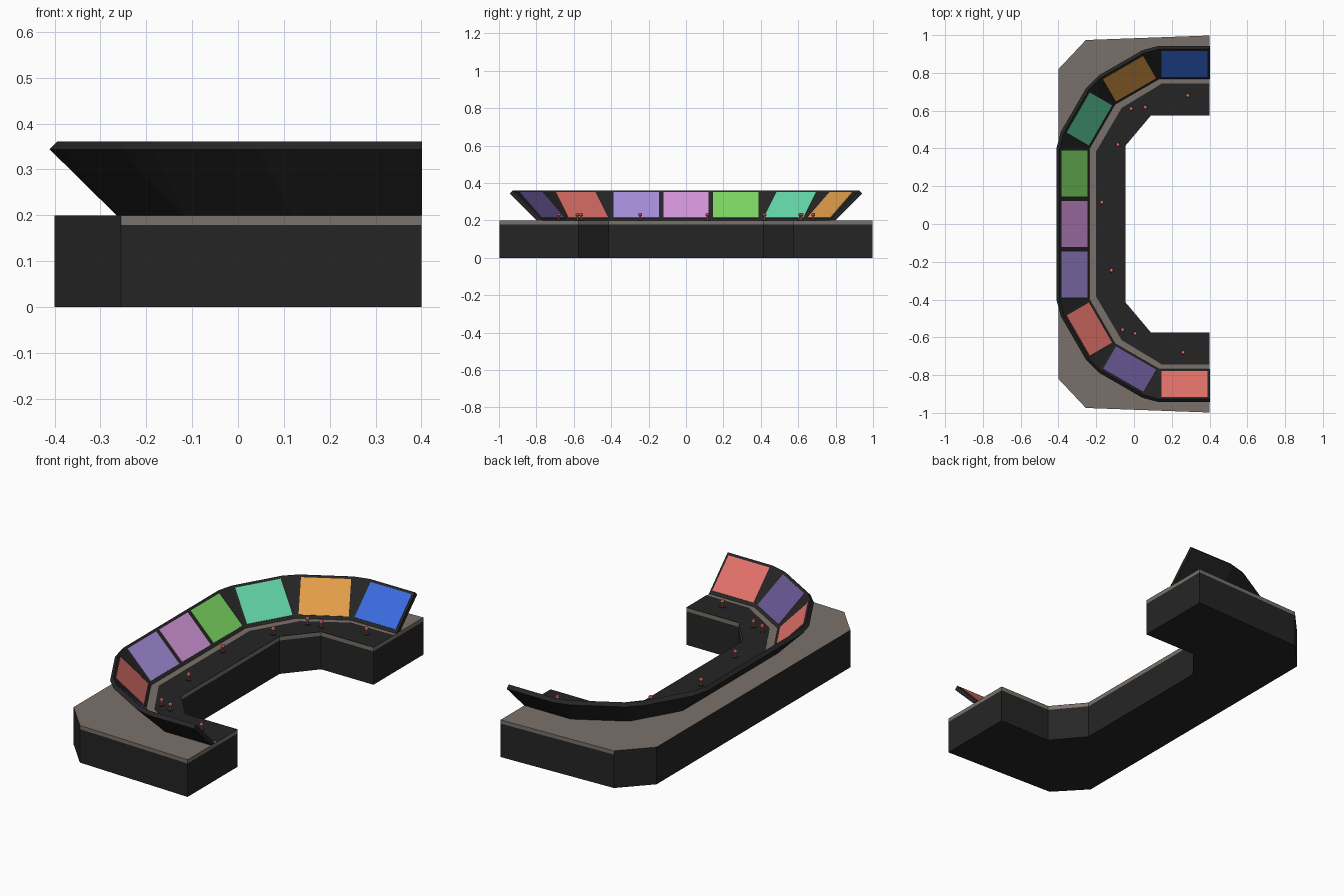
import bpy, bmesh, math
from mathutils import Vector

if "Cube" in bpy.data.objects:
    bpy.data.objects.remove(bpy.data.objects["Cube"])


def material(name, rgb):
    m = bpy.data.materials.new(name)
    lin = [(c / 255 / 12.92) if c < 10 else ((c / 255 + 0.055) / 1.055) ** 2.4 for c in rgb]
    m.diffuse_color = (*lin, 1)
    m.use_nodes = True
    m.node_tree.nodes["Principled BSDF"].inputs["Base Color"].default_value = m.diffuse_color
    return m


BLACK = material("black", (37, 37, 37))
TAUPE = material("taupe", (122, 113, 106))
RED = material("coral_red", (224, 113, 104))
INDIGO = material("indigo", (104, 87, 148))
LAVENDER = material("lavender", (166, 142, 220))
ORCHID = material("orchid", (212, 150, 218))
GREEN = material("green", (126, 216, 100))
TEAL = material("teal", (100, 216, 170))
ORANGE = material("orange", (226, 158, 72))
BLUE = material("blue", (58, 108, 224))


def finish(name, bm, *mats):
    bmesh.ops.recalc_face_normals(bm, faces=bm.faces)
    me = bpy.data.meshes.new(name)
    bm.to_mesh(me)
    bm.free()
    for m in mats:
        me.materials.append(m)
    ob = bpy.data.objects.new(name, me)
    bpy.context.collection.objects.link(ob)
    return ob


def loft(bm, rings):
    """Skin a list of closed rings and cap both ends."""
    vs = [[bm.verts.new(p) for p in r] for r in rings]
    n = len(vs[0])
    for a, b in zip(vs, vs[1:]):
        for i in range(n):
            j = (i + 1) % n
            bm.faces.new((a[i], a[j], b[j], b[i]))
    bm.faces.new(vs[0])
    bm.faces.new(vs[-1])


def mirrored(half):
    """Extend a +y half path with its reflection in y."""
    return half + [(x, -y) for x, y in reversed(half)]


def prism(bm, outline, heights):
    loft(bm, [[(x, y, z) for x, y in outline] for z in heights])


# Plan outlines, each running from the +y end round to the -y end
outer = mirrored([(0.4, 0.985), (0.4, 0.998), (-0.255, 0.974), (-0.4, 0.82)][1:])
inner = mirrored([(0.4, 0.575), (0.09, 0.575), (-0.045, 0.415)])
strip = mirrored([(0.4, 0.745), (0.15, 0.745), (-0.065, 0.615), (-0.2, 0.385)])

# Desk: black body with a taupe top band, left black along the back
bm = bmesh.new()
prism(bm, outer + inner[::-1], (0, 0.179, 0.199))
bmesh.ops.recalc_face_normals(bm, faces=bm.faces)
for f in bm.faces:
    high = f.calc_center_median().z > 0.18
    f.material_index = 1 if high and f.normal.x > -0.5 else 0
finish("desk", bm, BLACK, TAUPE)

# Dark working surface on the inner side
bm = bmesh.new()
prism(bm, strip + inner[::-1], (0.199, 0.201))
finish("work_surface", bm, BLACK)

# Foot line of the screen bank: nine equal bays turning 30 degrees at the corners
W = 0.8 / 3
half = [Vector((-0.235, W / 2)), Vector((-0.235, 0.4))]
for deg in (60, 30, 0):
    a = math.radians(deg)
    half.append(half[-1] + 0.269 * Vector((math.cos(a), math.sin(a))))
foot = [Vector(p) for p in mirrored([tuple(p) for p in reversed(half)])]

bays = []
for a, b in zip(foot, foot[1:]):
    t = (b - a).normalized()
    bays.append((a, b, t, Vector((t.y, -t.x))))

# Screen bank: a slab leaning outward at 45 degrees, with wedges between bays
profile = [(0, 0.2), (0.03, 0.2), (0.176, 0.344), (0.159, 0.361)]
rings = []
for a, b, t, n in bays:
    for p in (a, b):
        rings.append([(*(p + n * o), z) for o, z in profile])
bm = bmesh.new()
loft(bm, rings)
bmesh.ops.remove_doubles(bm, verts=bm.verts, dist=0.0005)
finish("screen_bank", bm, BLACK)

# Screens: thin plates on the leaning face of each bay
colours = [BLUE, ORANGE, TEAL, GREEN, ORCHID, LAVENDER, RED, INDIGO, RED]
for k, ((a, b, t, n), col) in enumerate(zip(bays, colours)):
    lift = Vector((-n.x, -n.y, 1)).normalized()
    quad = []
    for p, o in ((a + t * 0.012, 0.013), (b - t * 0.012, 0.013),
                 (b - t * 0.012, 0.15), (a + t * 0.012, 0.15)):
        q = p + n * o
        quad.append(Vector((q.x, q.y, 0.2 + o)))
    bm = bmesh.new()
    loft(bm, [[q - lift * 0.001 for q in quad], [q + lift * 0.003 for q in quad]])
    finish(f"screen_{k + 1}", bm, col)


# Small knobbed levers scattered over the work surface
def lathe(bm, x, y, prof, seg=10):
    loft(bm, [[(x + r * math.cos(i * math.tau / seg), y + r * math.sin(i * math.tau / seg), z)
               for i in range(seg)] for r, z in prof])


levers = [(0.285, 0.68), (0.06, 0.618), (-0.015, 0.61), (-0.085, 0.42), (-0.17, 0.115),
          (-0.12, -0.245), (-0.06, -0.56), (0.006, -0.58), (0.26, -0.68)]
for k, (x, y) in enumerate(levers):
    bm = bmesh.new()
    lathe(bm, x, y, [(0.016, 0.2), (0.016, 0.203)])
    finish(f"lever_base_{k + 1}", bm, BLACK)
    bm = bmesh.new()
    lathe(bm, x, y, [(0.005, 0.202), (0.005, 0.222), (0.010, 0.226), (0.011, 0.231),
                     (0.009, 0.237), (0.004, 0.24)])
    finish(f"lever_{k + 1}", bm, RED)
